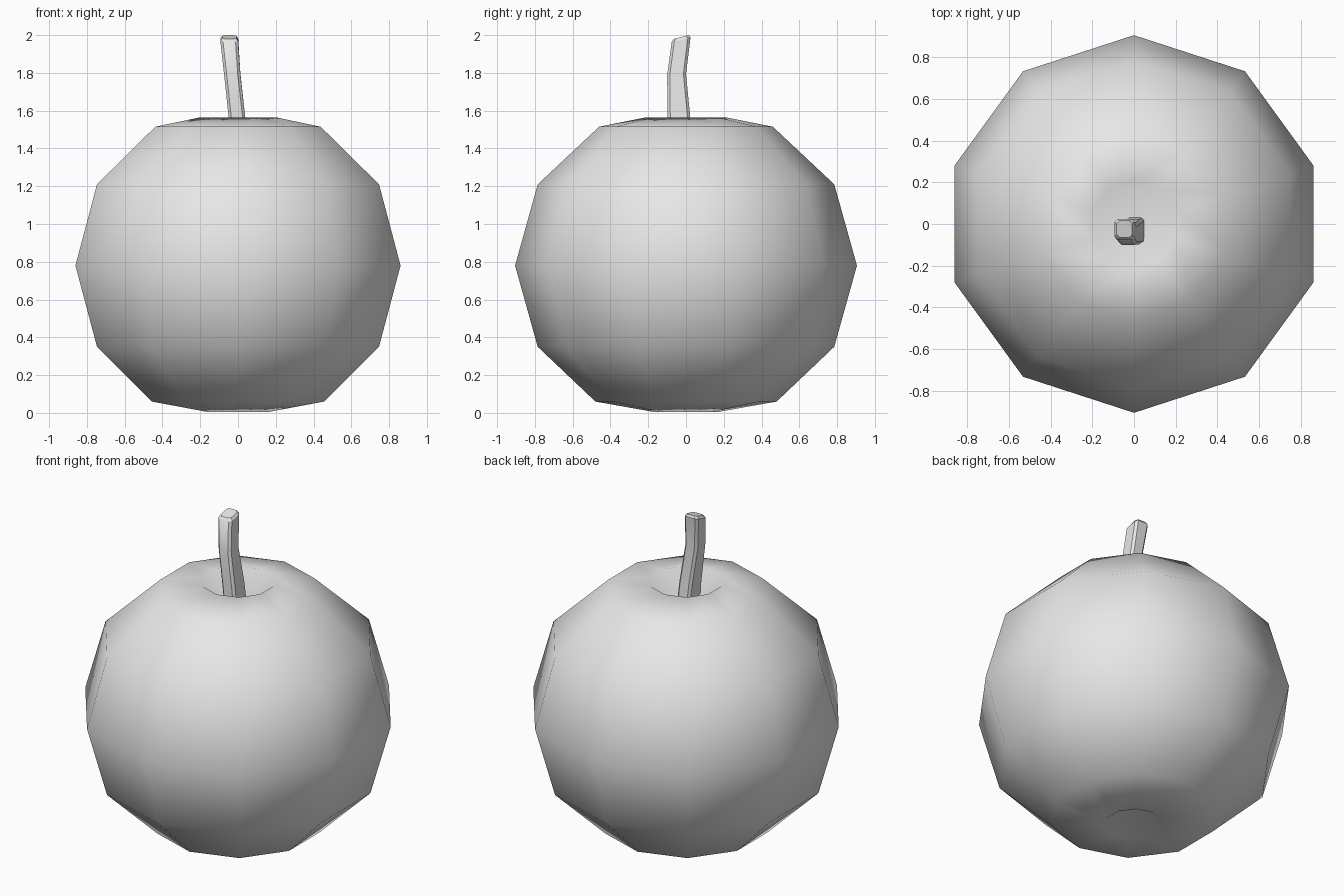
import bpy, bmesh, math
from mathutils import Vector

cube = bpy.data.objects.get("Cube")
if cube:
    bpy.data.objects.remove(cube, do_unlink=True)

grey = bpy.data.materials.new("plain_grey")
grey.use_nodes = True
grey.diffuse_color = (0.8, 0.8, 0.8, 1)
grey.node_tree.nodes["Principled BSDF"].inputs["Base Color"].default_value = (0.8, 0.8, 0.8, 1)


def finish(name, bm):
    bmesh.ops.recalc_face_normals(bm, faces=bm.faces[:])
    mesh = bpy.data.meshes.new(name)
    bm.to_mesh(mesh)
    bm.free()
    mesh.materials.append(grey)
    obj = bpy.data.objects.new(name, mesh)
    bpy.context.collection.objects.link(obj)
    return obj


def bridge(bm, rings):
    for low, high in zip(rings, rings[1:]):
        n = len(low)
        for i in range(n):
            j = (i + 1) % n
            bm.faces.new((low[i], low[j], high[j], high[i]))


# Fruit body: ten-sided lathe with a dimple at each pole
SIDES = 10
profile = [(0.17, 0.005), (0.48, 0.06), (0.785, 0.35), (0.905, 0.78),
           (0.785, 1.21), (0.46, 1.515), (0.21, 1.565)]
bm = bmesh.new()
rings = []
for r, z in profile:
    angles = [math.pi / 2 + math.tau * i / SIDES for i in range(SIDES)]
    rings.append([bm.verts.new((r * math.cos(a), r * math.sin(a), z)) for a in angles])
bridge(bm, rings)
for ring, z in ((rings[0], 0.12), (rings[-1], 1.4)):
    pole = bm.verts.new((0, 0, z))
    for i in range(SIDES):
        bm.faces.new((ring[i], ring[(i + 1) % SIDES], pole))
for face in bm.faces:
    face.smooth = True
finish("fruit_body", bm)

# Stem: bent square bar with chamfered corners and a tilted top
# Each section: centre x, y, z, half width, half depth, tilt
sections = [(0.01, -0.03, 1.38, 0.044, 0.063, 0),
            (-0.005, -0.037, 1.56, 0.044, 0.06, 0),
            (-0.03, -0.05, 1.79, 0.043, 0.05, 0.1),
            (-0.046, -0.026, 1.975, 0.047, 0.05, 0.25),
            (-0.046, -0.024, 1.99, 0.037, 0.04, 0.25)]
bm = bmesh.new()
rings = []
for cx, cy, cz, hx, hy, tilt in sections:
    c = 0.014
    corners = []
    for sx, sy in ((1, 1), (-1, 1), (-1, -1), (1, -1)):
        pair = [(sx * hx, sy * (hy - c)), (sx * (hx - c), sy * hy)]
        corners += pair if sx * sy > 0 else pair[::-1]
    rings.append([bm.verts.new(Vector((cx + x, cy + y, cz + tilt * y))) for x, y in corners])
bridge(bm, rings)
bm.faces.new(rings[0])
bm.faces.new(rings[-1])
stem = finish("stem", bm)
bpy.ops.object.select_all(action="DESELECT")
stem.select_set(True)
bpy.context.view_layer.objects.active = stem
bpy.ops.object.shade_smooth_by_angle(angle=math.radians(30))
